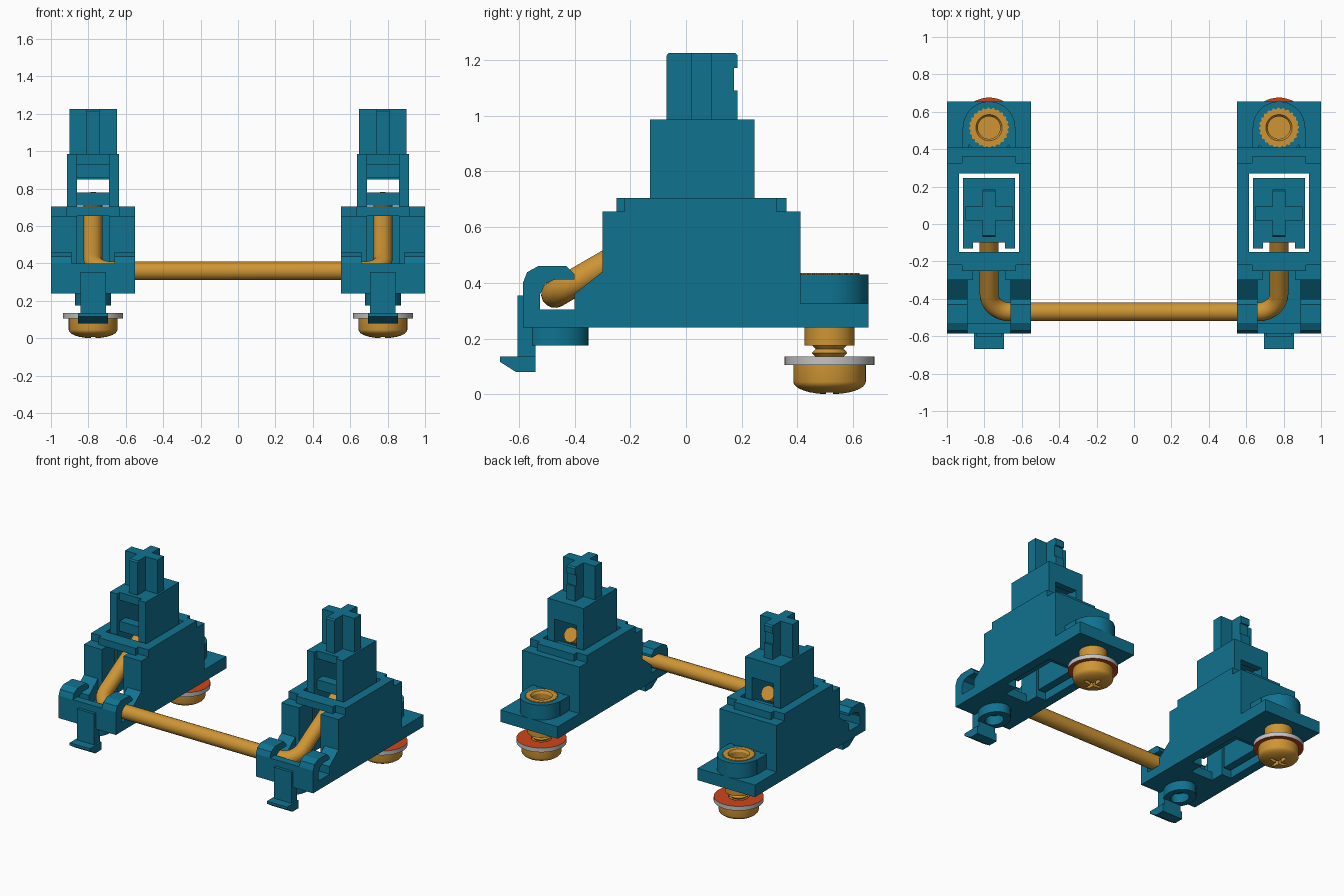
import bpy, bmesh, math
from mathutils import Vector

cube = bpy.data.objects.get("Cube")
if cube:
    bpy.data.objects.remove(cube, do_unlink=True)

CX = 0.775      # distance of each unit from the middle
SY = 0.515      # y of the screw axis


def material(name, rgb):
    m = bpy.data.materials.new(name)
    m.use_nodes = True
    m.diffuse_color = (*rgb, 1)
    m.node_tree.nodes["Principled BSDF"].inputs["Base Color"].default_value = (*rgb, 1)
    return m


TEAL = material("teal plastic", (0.005, 0.17, 0.28))
GOLD = material("gold metal", (0.62, 0.30, 0.035))
GREY = material("grey edge", (0.55, 0.55, 0.55))
ORANGE = material("orange washer face", (0.62, 0.06, 0.01))


def box(bm, x, y, z):
    """Box from three (low, high) ranges."""
    prism(bm, [(y[0], z[0]), (y[1], z[0]), (y[1], z[1]), (y[0], z[1])], x[0], x[1])


def pair(bm, x, y, z):
    """Box on both sides of the unit's centre plane."""
    box(bm, x, y, z)
    box(bm, (-x[1], -x[0]), y, z)


def prism(bm, profile, x0, x1):
    """Extrude a (y, z) profile along x."""
    a = [bm.verts.new((x0, y, z)) for y, z in profile]
    b = [bm.verts.new((x1, y, z)) for y, z in profile]
    bm.faces.new(a)
    bm.faces.new(b[::-1])
    n = len(a)
    for i in range(n):
        bm.faces.new((a[i], b[i], b[(i + 1) % n], a[(i + 1) % n]))


def lathe(bm, profile, y, segs=48, closed=False, knurl=0.0, sy=1.0):
    """Revolve (radius, z) points about a vertical axis at the given y."""
    rings = []
    for r, z in profile:
        ring = []
        for i in range(segs):
            a = 2 * math.pi * i / segs
            k = r - (knurl if r > 0.1 and i % 4 > 1 else 0)
            ring.append(bm.verts.new((k * math.cos(a), y + sy * k * math.sin(a), z)))
        rings.append(ring)
    if closed:
        rings.append(rings[0])
    else:
        bm.faces.new(rings[0])
        bm.faces.new(rings[-1])
    for p, q in zip(rings, rings[1:]):
        for i in range(segs):
            j = (i + 1) % segs
            bm.faces.new((p[i], p[j], q[j], q[i]))


def make(name, bm, mats, smooth=False):
    bmesh.ops.recalc_face_normals(bm, faces=bm.faces)
    me = bpy.data.meshes.new(name)
    bm.to_mesh(me)
    bm.free()
    for m in mats:
        me.materials.append(m)
    ob = bpy.data.objects.new("left_" + name, me)
    bpy.context.collection.objects.link(ob)
    ob.location.x = CX
    if smooth:
        activate(ob)
        bpy.ops.object.shade_smooth_by_angle(angle=math.radians(35))
    return ob


def activate(ob):
    bpy.ops.object.select_all(action='DESELECT')
    ob.select_set(True)
    bpy.context.view_layer.objects.active = ob


parts = []

# Housing: open shaft with a slotted front and a stepped rim
bm = bmesh.new()
pair(bm, (0.16, 0.225), (-0.15, 0.27), (0.24, 0.655))
pair(bm, (0.085, 0.225), (-0.30, -0.15), (0.24, 0.655))
box(bm, (-0.225, 0.225), (0.27, 0.41), (0.24, 0.655))
pair(bm, (0.16, 0.225), (-0.22, 0.325), (0.655, 0.705))
box(bm, (-0.16, 0.16), (-0.22, -0.15), (0.655, 0.705))
box(bm, (-0.16, 0.16), (0.27, 0.325), (0.655, 0.705))
box(bm, (-0.145, 0.145), (-0.25, -0.22), (0.655, 0.705))
box(bm, (-0.145, 0.145), (0.325, 0.36), (0.655, 0.705))
# Floor and low front wall under the wire
box(bm, (-0.115, 0.115), (-0.585, -0.25), (0.24, 0.30))
box(bm, (-0.115, 0.115), (-0.585, -0.53), (0.30, 0.40))
# Rear mounting plate with corner fillers beside the boss
box(bm, (-0.225, 0.225), (0.41, 0.655), (0.24, 0.325))
pair(bm, (0.107, 0.145), (0.41, SY), (0.325, 0.43))
parts.append(make("housing", bm, [TEAL]))

# Wire clips: C-shaped hooks that open to the rear, with sloped cheeks
clip = [(-0.30, 0.24), (-0.585, 0.24), (-0.585, 0.40), (-0.57, 0.438), (-0.53, 0.46),
        (-0.43, 0.46), (-0.40, 0.43), (-0.40, 0.412), (-0.47, 0.412), (-0.505, 0.397),
        (-0.523, 0.36), (-0.523, 0.305), (-0.40, 0.305), (-0.40, 0.36), (-0.30, 0.44)]
bm = bmesh.new()
for s in (-1, 1):
    prism(bm, clip, s * 0.115, s * 0.225)
parts.append(make("wire_clips", bm, [TEAL]))

# Latch tab with hooked foot
bm = bmesh.new()
prism(bm, [(-0.58, 0.355), (-0.605, 0.355), (-0.605, 0.12), (-0.54, 0.12),
           (-0.54, 0.26), (-0.58, 0.26)], -0.068, 0.068)
prism(bm, [(-0.605, 0.135), (-0.668, 0.135), (-0.668, 0.117), (-0.61, 0.08),
           (-0.54, 0.08), (-0.54, 0.135)], -0.08, 0.08)
parts.append(make("latch_tab", bm, [TEAL]))

# Locating ring below the floor
bm = bmesh.new()
lathe(bm, [(0.097, 0.175), (0.097, 0.245), (0.055, 0.245), (0.055, 0.175)],
      -0.467, closed=True, sy=1.2)
parts.append(make("locating_ring", bm, [TEAL], True))

# Screw boss
bm = bmesh.new()
lathe(bm, [(0.14, 0.24), (0.14, 0.43), (0.095, 0.43), (0.095, 0.24)], SY, closed=True)
parts.append(make("screw_boss", bm, [TEAL], True))

# Stem: hollow slider with an open front and a rear window
bm = bmesh.new()
pair(bm, (0.085, 0.14), (-0.13, 0.245), (0.28, 0.985))
box(bm, (-0.085, 0.085), (-0.10, 0.245), (0.93, 0.985))
box(bm, (-0.085, 0.085), (0.20, 0.245), (0.85, 0.93))
box(bm, (-0.085, 0.085), (0.20, 0.245), (0.28, 0.68))
box(bm, (-0.085, 0.085), (0.02, 0.20), (0.86, 0.93))
box(bm, (-0.085, 0.085), (-0.10, -0.03), (0.71, 0.78))
parts.append(make("stem", bm, [TEAL]))

# Cross-shaped post, its rear arm notched
bm = bmesh.new()
prism(bm, [(-0.07, 0.985), (0.185, 0.985), (0.185, 1.09), (0.173, 1.09), (0.173, 1.17),
           (0.185, 1.17), (0.185, 1.215), (0.177, 1.225), (-0.062, 1.225), (-0.07, 1.215)],
     -0.034, 0.034)
pair(bm, (0.034, 0.127), (0.02, 0.094), (0.985, 1.225))
parts.append(make("cross_post", bm, [TEAL]))

# Knurled threaded insert
bm = bmesh.new()
lathe(bm, [(0.09, 0.175), (0.09, 0.24), (0.107, 0.245), (0.107, 0.435), (0.07, 0.435),
           (0.06, 0.42), (0.06, 0.175)], SY, segs=96, closed=True, knurl=0.007)
parts.append(make("threaded_insert", bm, [GOLD]))

# Screw: domed head and ridged shank
dome = [(0.13 * math.sin(a), 0.045 - 0.045 * math.cos(a))
        for a in (math.pi / 2 * i / 8 for i in range(1, 9))]
shank = [(0.064 if i % 2 else 0.05, 0.105 + 0.0145 * i) for i in range(20)]
bm = bmesh.new()
lathe(bm, dome + [(0.13, 0.105)] + shank, SY)
screw = make("screw", bm, [GOLD], True)

# Cross recess cut into the underside of the head
bm = bmesh.new()
box(bm, (-0.065, 0.065), (SY - 0.012, SY + 0.012), (-0.05, 0.035))
recess_a = make("recess_a", bm, [GOLD])
bm = bmesh.new()
box(bm, (-0.012, 0.012), (SY - 0.065, SY + 0.065), (-0.05, 0.035))
recess_b = make("recess_b", bm, [GOLD])
bpy.context.view_layer.update()
for cutter in (recess_a, recess_b):
    cutter.hide_render = True
    mod = screw.modifiers.new("recess", 'BOOLEAN')
    mod.operation = 'DIFFERENCE'
    mod.solver = 'EXACT'
    mod.object = cutter
    activate(screw)
    bpy.ops.object.modifier_move_to_index(modifier=mod.name, index=0)
    bpy.ops.object.modifier_apply(modifier=mod.name)
    bpy.data.objects.remove(cutter, do_unlink=True)
parts.append(screw)

# Washer: orange faces, grey outer edge
bm = bmesh.new()
lathe(bm, [(0.161, 0.105), (0.161, 0.135), (0.066, 0.135), (0.066, 0.105)], SY, closed=True)
bm.normal_update()
for f in bm.faces:
    f.material_index = 1 if abs(f.normal.z) > 0.5 else 0
parts.append(make("washer", bm, [GREY, ORANGE], True))

# Second unit
for ob in parts:
    twin = ob.copy()
    twin.name = ob.name.replace("left_", "right_")
    twin.location.x = -CX
    bpy.context.collection.objects.link(twin)

# Wire: cross bar with two raised arms, round bends between them
R = 0.11
arm = Vector((0, math.cos(math.radians(30)), math.sin(math.radians(30))))
corner = Vector((CX, -0.47, 0.36))
half = [corner + arm * 0.76]
for i in range(13):
    t = math.pi / 2 * i / 12
    half.append(corner + Vector((-R * (1 - math.cos(t)), 0, 0)) + arm * R * (1 - math.sin(t)))
path = half + [Vector((-p.x, p.y, p.z)) for p in reversed(half)]
cu = bpy.data.curves.new("wire", 'CURVE')
cu.dimensions = '3D'
cu.bevel_depth = 0.05
cu.bevel_resolution = 6
cu.use_fill_caps = True
sp = cu.splines.new('POLY')
sp.points.add(len(path) - 1)
for pt, p in zip(sp.points, path):
    pt.co = (*p, 1)
cu.materials.append(GOLD)
wire = bpy.data.objects.new("wire", cu)
bpy.context.collection.objects.link(wire)
activate(wire)
bpy.ops.object.convert(target='MESH')
bpy.ops.object.shade_smooth_by_angle(angle=math.radians(35))
